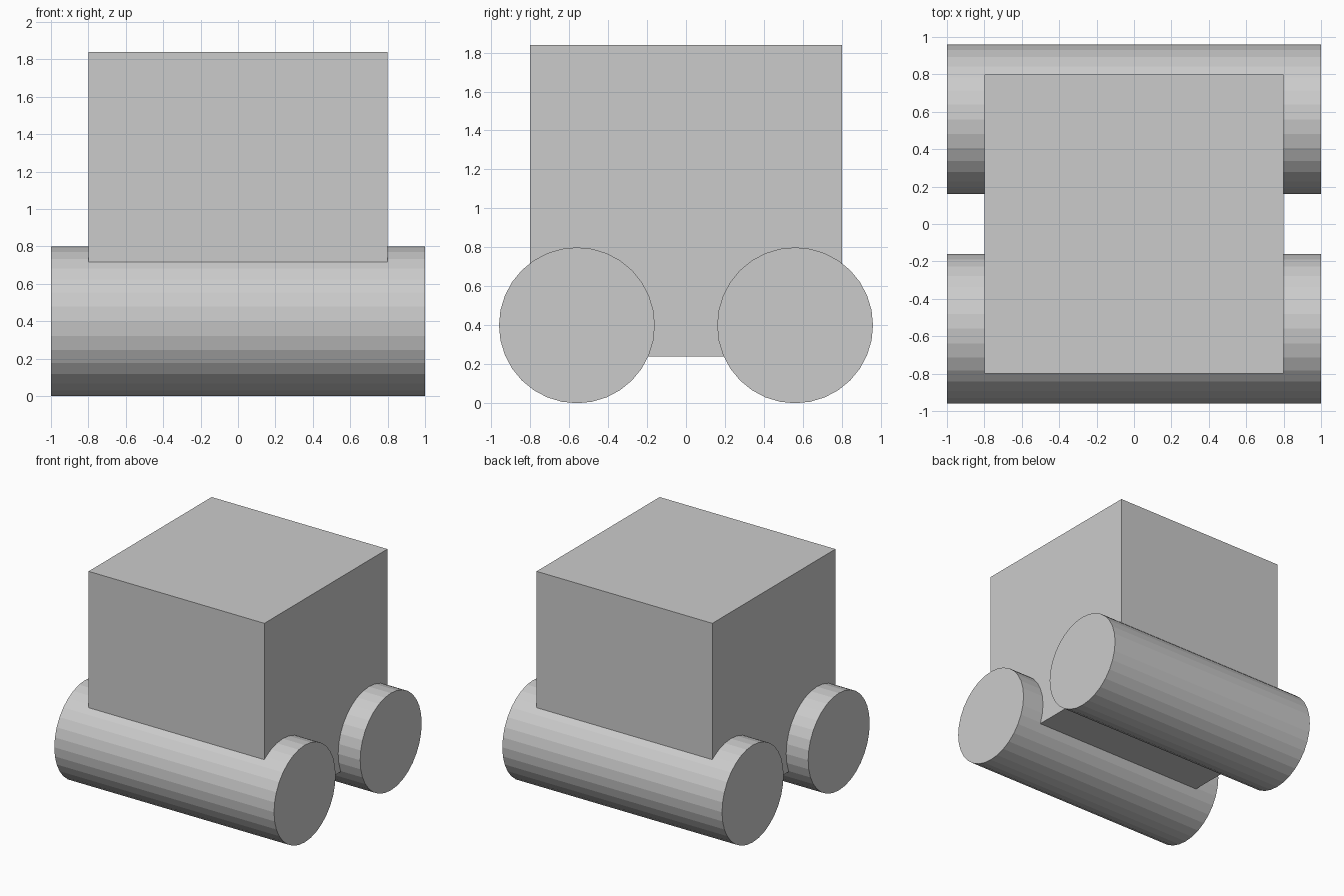
import bpy
from math import pi

if "Cube" in bpy.data.objects:
    bpy.data.objects.remove(bpy.data.objects["Cube"])

# Box-shaped body
bpy.ops.mesh.primitive_cube_add(size=1.6, location=(0, 0, 1.04))
bpy.context.object.name = "body"

# Two long flat-shaded rollers lying along x
for name, y in (("front_roller", -0.56), ("back_roller", 0.56)):
    bpy.ops.mesh.primitive_cylinder_add(
        vertices=32, radius=0.4, depth=2.0,
        location=(0, y, 0.4), rotation=(0, pi / 2, 0))
    bpy.context.object.name = name
